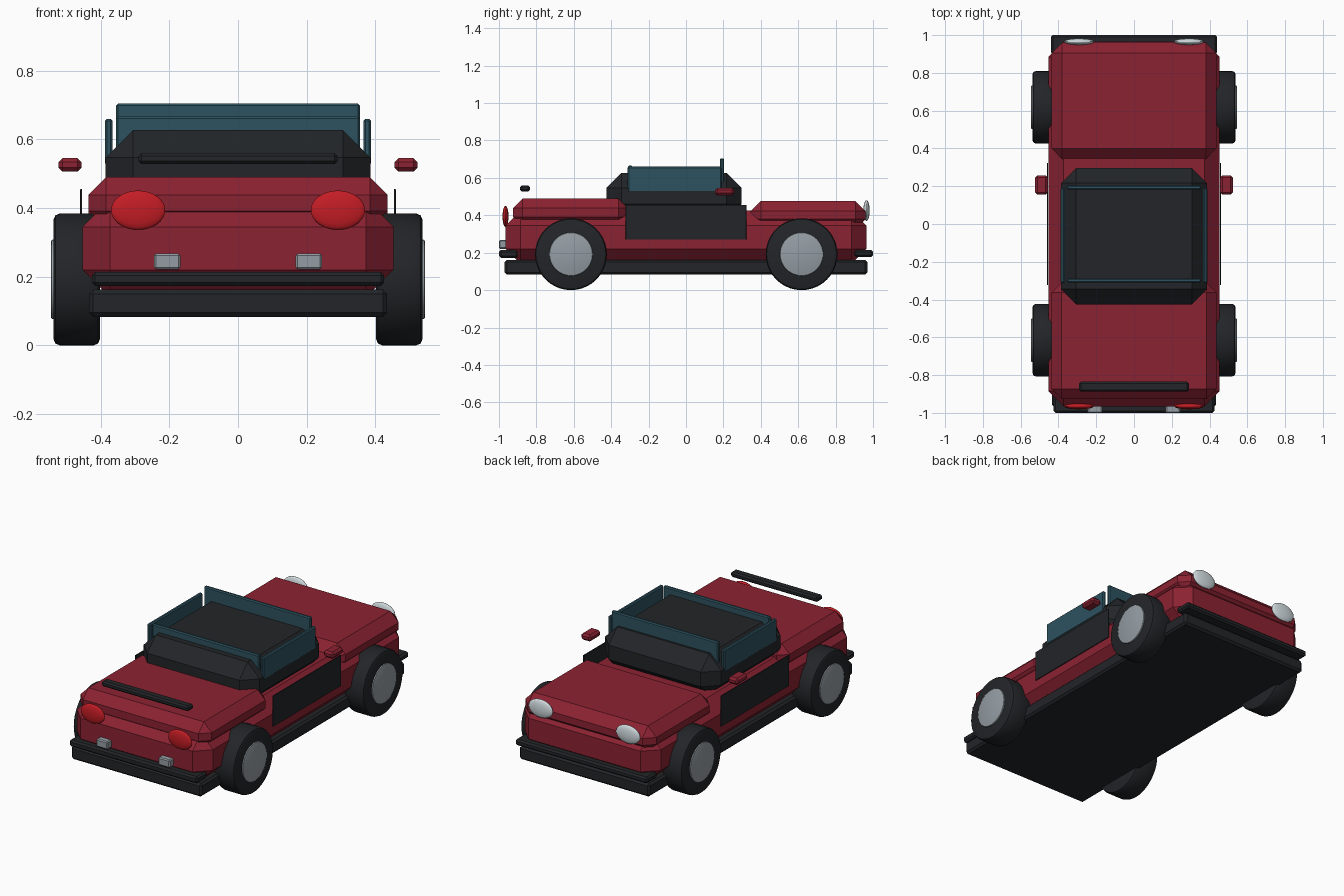
import bpy, bmesh
from mathutils import Matrix

if "Cube" in bpy.data.objects:
    bpy.data.objects.remove(bpy.data.objects["Cube"])

def material(name, rgb):
    m = bpy.data.materials.new(name)
    m.diffuse_color = (*rgb, 1)
    m.use_nodes = True
    m.node_tree.nodes["Principled BSDF"].inputs["Base Color"].default_value = m.diffuse_color
    return m

RED = material("red_paint", (0.26, 0.016, 0.032))
BLACK = material("black_trim", (0.016, 0.018, 0.021))
GLASS = material("tinted_glass", (0.026, 0.085, 0.115))
METAL = material("metal", (0.30, 0.34, 0.37))
LAMP = material("clear_lamp", (0.65, 0.72, 0.75))
TAIL = material("red_lamp", (0.55, 0.012, 0.018))

def finish(name, bm, mat, smooth=False):
    me = bpy.data.meshes.new(name)
    bm.normal_update()
    bm.to_mesh(me)
    bm.free()
    ob = bpy.data.objects.new(name, me)
    bpy.context.collection.objects.link(ob)
    me.materials.append(mat)
    if smooth:
        bpy.ops.object.select_all(action='DESELECT')
        bpy.context.view_layer.objects.active = ob
        ob.select_set(True)
        bpy.ops.object.shade_smooth_by_angle(angle=0.5)
    return ob

def bevel(bm, edges, width, segments=1):
    bmesh.ops.bevel(bm, geom=edges, offset=width, segments=segments,
                    profile=0.5, affect='EDGES', clamp_overlap=True)

def box(name, x, y, z, mat, chamfer):
    """Chamfered box from (min, max) ranges."""
    bm = bmesh.new()
    bmesh.ops.create_cube(bm, size=1)
    for v in bm.verts:
        v.co = [(r[0] + r[1]) / 2 + c * (r[1] - r[0]) for c, r in zip(v.co, (x, y, z))]
    bevel(bm, bm.edges[:], chamfer)
    return finish(name, bm, mat)

def disc(name, x, y, z, radius, width, mat, chamfer):
    """Cylinder lying along the x axis with eased rims."""
    bm = bmesh.new()
    bmesh.ops.create_cone(bm, cap_ends=True, segments=40, radius1=radius,
                          radius2=radius, depth=width)
    rims = [e for e in bm.edges if abs(e.verts[0].co.z - e.verts[1].co.z) < 1e-5]
    bevel(bm, rims, chamfer, 2)
    bm.transform(Matrix.Translation((x, y, z)) @ Matrix.Rotation(1.5707963, 4, 'Y'))
    return finish(name, bm, mat, True)

def lens(name, centre, radii, mat):
    bm = bmesh.new()
    bmesh.ops.create_uvsphere(bm, u_segments=32, v_segments=16, radius=1)
    bm.transform(Matrix.Translation(centre) @ Matrix.Diagonal((*radii, 1)))
    return finish(name, bm, mat, True)

def span(side, inner, outer):
    return sorted((side * inner, side * outer))

# Body shell
box("lower_body", (-.453, .453), (-.965, .965), (.14, .425), RED, .08)
box("tail_deck", (-.436, .436), (-.925, -.31), (.34, .49), RED, .052)
box("hood", (-.436, .436), (.345, .96), (.325, .477), RED, .055)
box("cabin", (-.386, .386), (-.425, .297), (.38, .627), BLACK, .08)

# Underbody and bumpers
box("chassis", (-.434, .434), (-.97, .97), (.083, .162), BLACK, .012)
box("front_bumper", (-.426, .426), (-1, -.9), (.173, .214), BLACK, .01)
box("rear_bumper", (-.44, .44), (.9, 1), (.177, .214), BLACK, .01)

# Spoiler bar
box("spoiler", (-.29, .29), (-.887, -.835), (.528, .56), BLACK, .009)

# Glass
box("windscreen", (-.355, .355), (.182, .204), (.5, .705), GLASS, .006)
box("back_glass", (-.355, .355), (-.31, -.288), (.5, .667), GLASS, .006)

for s, label in ((-1, "left"), (1, "right")):
    box(f"side_glass_{label}", span(s, .366, .388), (-.312, .19), (.525, .66), GLASS, .006)
    box(f"door_panel_{label}", span(s, .454, .46), (-.323, .323), (.27, .455), BLACK, .001)
    box(f"mirror_{label}", span(s, .456, .523), (.156, .258), (.506, .546), RED, .012)
    # Lamps and tail pipes
    lens(f"red_lamp_{label}", (s * .291, -.965, .394), (.079, .016, .057), TAIL)
    lens(f"clear_lamp_{label}", (s * .291, .965, .425), (.08, .017, .055), LAMP)
    box(f"plate_lamp_{label}", span(s, .168, .245), (-1, -.94), (.221, .268), METAL, .006)
    # Wheels
    for y, end in ((-.615, "front"), (.618, "rear")):
        disc(f"tyre_{end}_{label}", s * .47, y, .192, .192, .135, BLACK, .018)
        disc(f"hub_{end}_{label}", s * .475, y, .192, .116, .14, METAL, .006)
